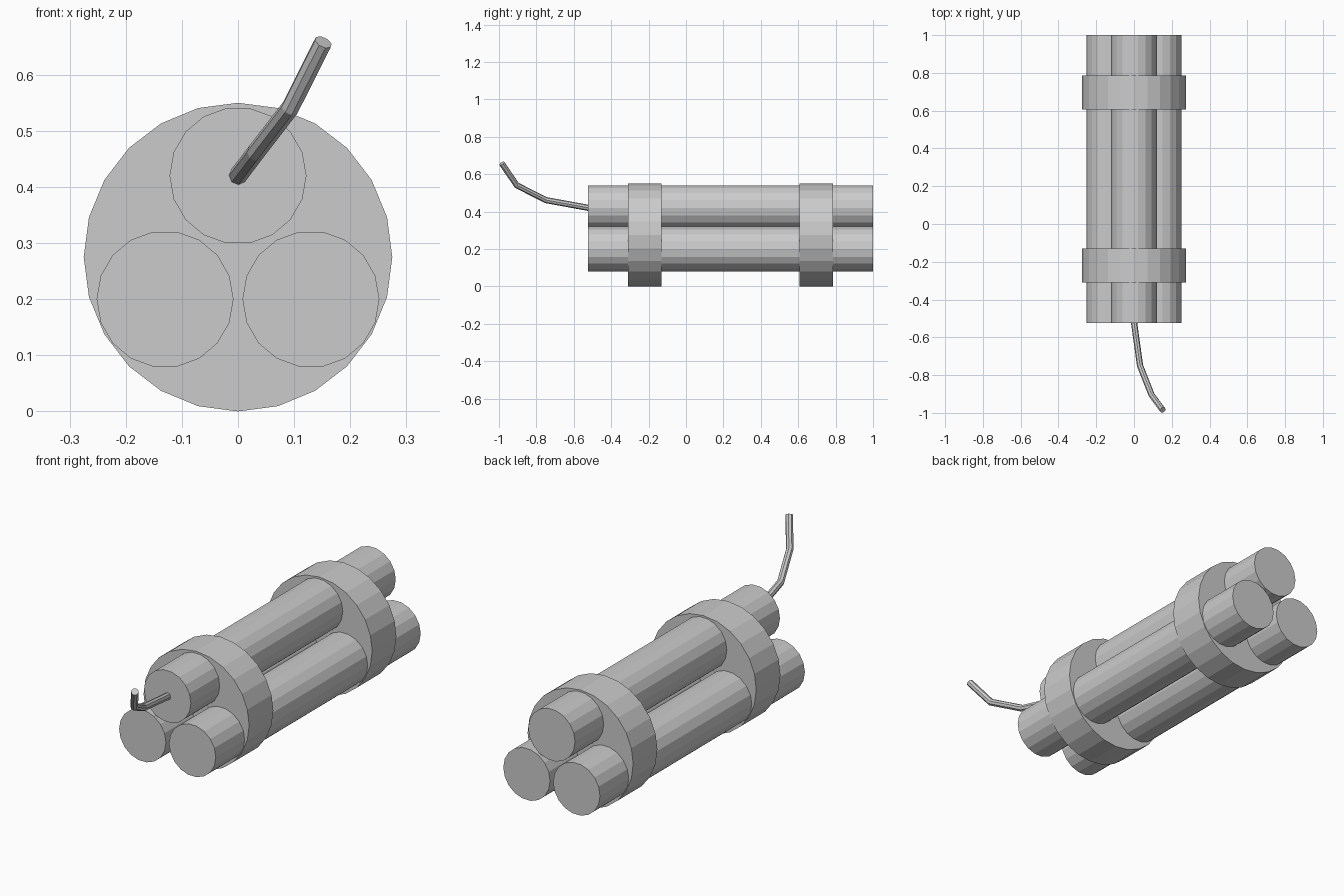
import bpy
import math
from mathutils import Matrix

cube = bpy.data.objects.get("Cube")
if cube:
    bpy.data.objects.remove(cube, do_unlink=True)

grey = bpy.data.materials.new("plain_grey")
grey.use_nodes = True
GREY = (0.6, 0.6, 0.6, 1.0)
grey.diffuse_color = GREY
grey.node_tree.nodes["Principled BSDF"].inputs["Base Color"].default_value = GREY


def rod(name, x, z, radius, y0, y1, sides, turn=0.0):
    """Flat-shaded capped cylinder lying along y."""
    bpy.ops.mesh.primitive_cylinder_add(vertices=sides, radius=radius, depth=y1 - y0)
    ob = bpy.context.object
    ob.name = name
    ob.data.transform(Matrix.Rotation(math.pi / 2, 4, "X") @ Matrix.Rotation(turn, 4, "Z"))
    ob.location = (x, (y0 + y1) / 2, z)
    ob.data.materials.append(grey)
    return ob


# Three sticks, each with a flat facet on top
for name, x, z in (("top_stick", 0, 0.42), ("left_stick", 0.13, 0.2), ("right_stick", -0.13, 0.2)):
    rod(name, x, z, 0.122, -0.525, 1.0, 18, math.pi / 18)

# Two solid bands around the bundle
for name, y in (("front_band", -0.31), ("back_band", 0.606)):
    rod(name, 0, 0.275, 0.275, y, y + 0.18, 24)

# Bent fuse swept along a short path
curve = bpy.data.curves.new("fuse", "CURVE")
curve.dimensions = "3D"
curve.bevel_depth = 0.0165
curve.bevel_resolution = 2
curve.use_fill_caps = True
path = [(0, -0.52, 0.42), (0.032, -0.75, 0.462), (0.093, -0.905, 0.541), (0.152, -0.985, 0.658)]
spline = curve.splines.new("POLY")
spline.points.add(len(path) - 1)
for point, co in zip(spline.points, path):
    point.co = (*co, 1)
spline.use_smooth = False
fuse = bpy.data.objects.new("fuse", curve)
bpy.context.collection.objects.link(fuse)
curve.materials.append(grey)
bpy.ops.object.select_all(action="DESELECT")
fuse.select_set(True)
bpy.context.view_layer.objects.active = fuse
bpy.ops.object.convert(target="MESH")
bpy.ops.object.shade_flat()
